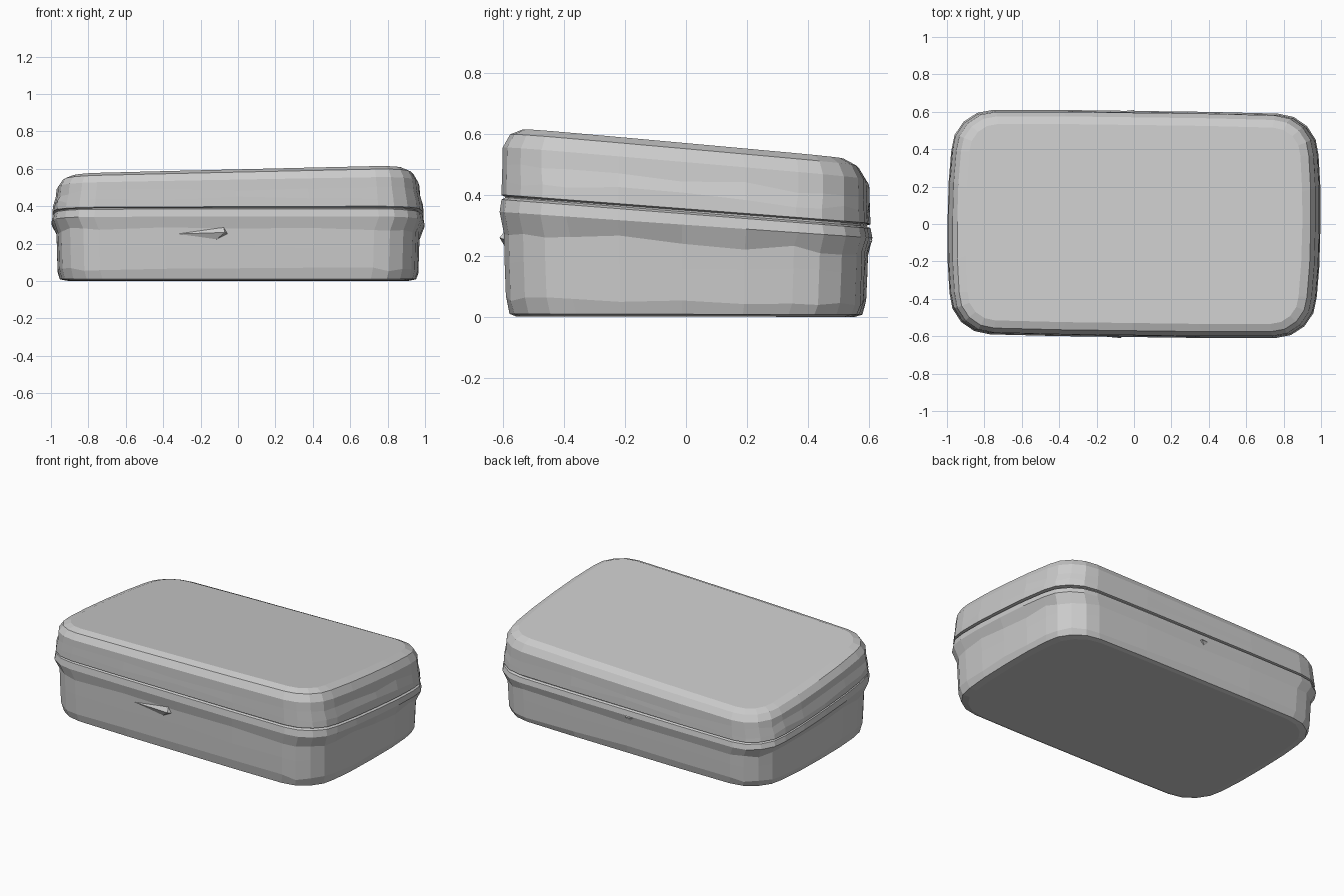
import bpy, bmesh, math, random
from mathutils import Vector

if "Cube" in bpy.data.objects:
    bpy.data.objects.remove(bpy.data.objects["Cube"])

random.seed(4)
YAW = -0.013


def seam_z(x, y):
    return 0.325 - 0.075 * y


def top_z(x, y):
    return 0.549 + 0.023 * x - 0.091 * y


def outline(hx, hy, r, bulge):
    # rounded rectangle with slightly bowed sides
    pts = []
    for k, (sx, sy) in enumerate([(1, 1), (-1, 1), (-1, -1), (1, -1)]):
        for i in range(5):
            a = math.radians(90 * k + 22.5 * i)
            pts.append((sx * (hx - r) + r * math.cos(a), sy * (hy - r) + r * math.sin(a)))
        mids = [[(0.4, 1), (0, 1), (-0.4, 1)], [(-1, 0.35), (-1, 0), (-1, -0.35)]]
        for mx, my in mids[k % 2]:
            s = 1 if k < 2 else -1
            x, y = mx * s * hx, my * s * hy
            if k % 2:
                x += math.copysign(bulge * (1 if my == 0 else 0.8), x)
            else:
                y += math.copysign(bulge * 0.3, y)
            pts.append((x, y))
    c, s = math.cos(YAW), math.sin(YAW)
    return [(x * c - y * s, x * s + y * c) for x, y in pts]


def finish(name, bm):
    bmesh.ops.recalc_face_normals(bm, faces=bm.faces)
    me = bpy.data.meshes.new(name)
    bm.to_mesh(me)
    bm.free()
    ob = bpy.data.objects.new(name, me)
    bpy.context.collection.objects.link(ob)
    return ob


def shell(name, rings, low, high, cap, jitter_rings):
    # loft the outlines between a lower and an upper surface, capping one end
    bm = bmesh.new()
    loops = []
    for n, (hx, hy, r, t) in enumerate(rings):
        loop = []
        for x, y in outline(hx, hy, r, 0.015):
            z = low(x, y) * (1 - t) + high(x, y) * t
            if n in jitter_rings:
                z += random.uniform(-0.012, 0.012)
            loop.append(bm.verts.new((x, y, z)))
        loops.append(loop)
    for a, b in zip(loops, loops[1:]):
        for i in range(len(a)):
            j = (i + 1) % len(a)
            bm.faces.new((a[i], a[j], b[j], b[i]))
    bm.faces.new(loops[cap])
    ob = finish(name, bm)
    # open shells: make sure the cap points outward
    face = max(ob.data.polygons, key=lambda p: p.area)
    if face.normal.z * (1 if cap else -1) < 0:
        ob.data.flip_normals()
    return ob


# lower tray of the tin, ending in the seam groove
shell("base", [
    (0.900, 0.545, 0.21, 0.005), (0.938, 0.568, 0.22, 0.03),
    (0.950, 0.580, 0.22, 0.17), (0.953, 0.584, 0.22, 0.50),
    (0.956, 0.586, 0.22, 0.75), (0.982, 0.600, 0.22, 0.93),
    (0.976, 0.594, 0.22, 1.04), (0.960, 0.582, 0.22, 1.06)],
    lambda x, y: 0.0, seam_z, 0, {2, 3, 4})

# sloping lid, starting in the seam groove
shell("lid", [
    (0.960, 0.582, 0.22, -0.0), (0.960, 0.582, 0.22, 0.10),
    (0.978, 0.594, 0.22, 0.12), (0.974, 0.593, 0.22, 0.30),
    (0.960, 0.591, 0.21, 0.50), (0.955, 0.590, 0.21, 0.74),
    (0.930, 0.566, 0.19, 0.92), (0.885, 0.525, 0.15, 1.0)],
    seam_z, top_z, -1, {3, 4})


def wedge(name, side, points, y_wall, depth):
    # small faceted tab rising from a wall to a single ridge point
    bm = bmesh.new()
    vs = [bm.verts.new((x, side * y_wall, z)) for x, z in points]
    tip = bm.verts.new((points[0][0] - 0.02, side * (y_wall + depth), points[0][1] + 0.01))
    bm.faces.new(vs)
    for i in range(len(vs)):
        bm.faces.new((vs[i], vs[(i + 1) % len(vs)], tip))
    return finish(name, bm)


# front catch and rear hinge stub
wedge("front_catch", -1, [(-0.05, 0.25), (-0.08, 0.30), (-0.38, 0.25), (-0.13, 0.21)], 0.58, 0.03)
wedge("rear_hinge", 1, [(0.02, 0.24), (-0.02, 0.29), (-0.25, 0.27), (-0.06, 0.20)], 0.58, 0.03)
